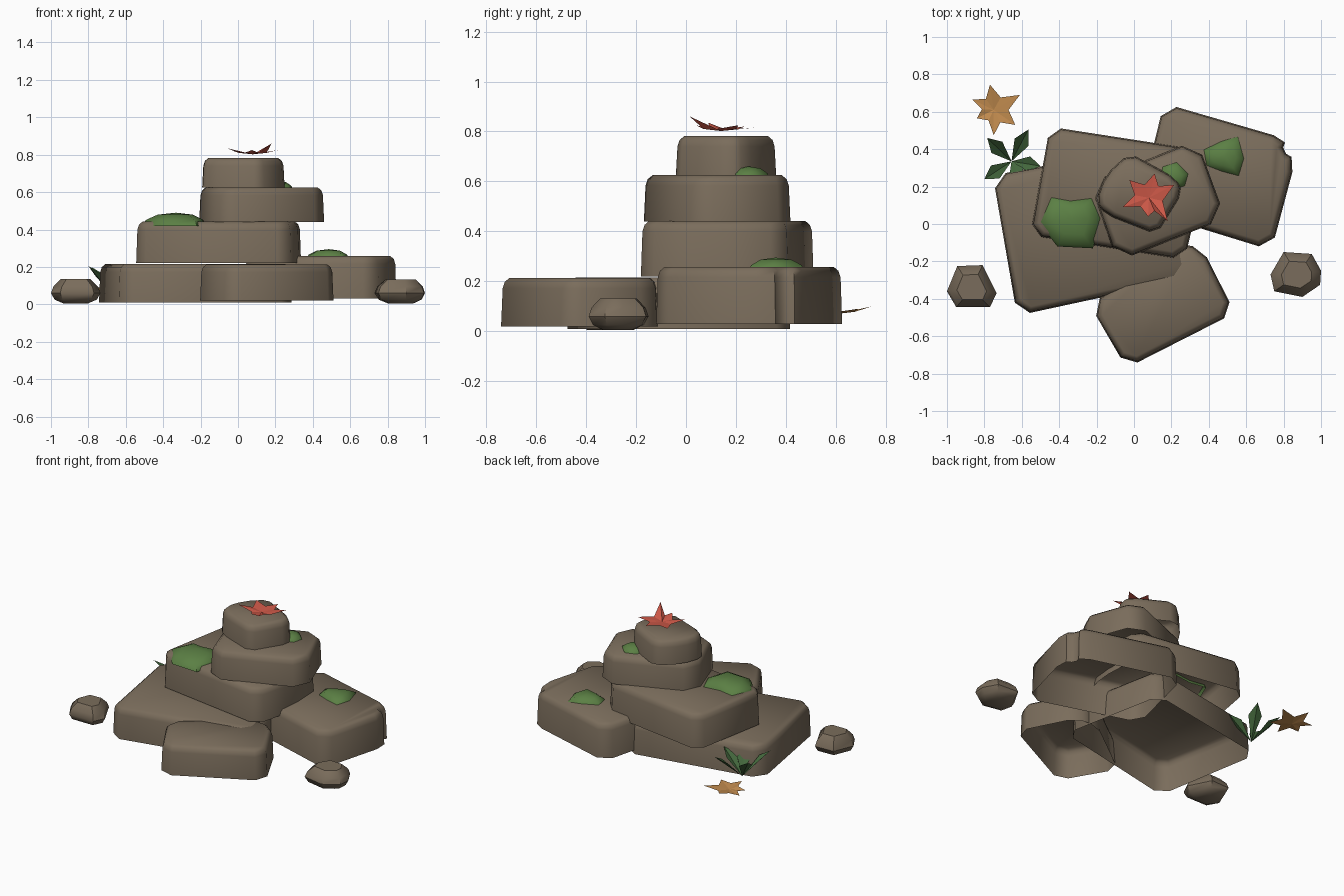
import bpy, bmesh, math
from mathutils import Vector

if "Cube" in bpy.data.objects:
    bpy.data.objects.remove(bpy.data.objects["Cube"])


def material(name, rgb):
    m = bpy.data.materials.new(name)
    m.diffuse_color = (*rgb, 1)
    m.use_nodes = True
    m.node_tree.nodes["Principled BSDF"].inputs["Base Color"].default_value = m.diffuse_color
    return m


STONE = material("stone brown", (0.195, 0.152, 0.106))
MOSS = material("moss green", (0.105, 0.215, 0.058))
FERN = material("dark leaf green", (0.062, 0.15, 0.05))
RED = material("red leaf", (0.62, 0.10, 0.065))
ORANGE = material("orange leaf", (0.56, 0.27, 0.08))


def make(name, verts, faces, mat, smooth=None):
    me = bpy.data.meshes.new(name)
    me.from_pydata([tuple(v) for v in verts], [], faces)
    me.materials.append(mat)
    ob = bpy.data.objects.new(name, me)
    bpy.context.collection.objects.link(ob)
    if smooth:
        bpy.ops.object.select_all(action='DESELECT')
        ob.select_set(True)
        bpy.context.view_layer.objects.active = ob
        bpy.ops.object.shade_smooth_by_angle(angle=math.radians(smooth))
    return ob


def loft(name, rings, mat, smooth, cap_bottom=False, apex=None):
    """Skin equal-length counter-clockwise rings; close the top flat or with an apex."""
    n = len(rings[0])
    verts = [v for r in rings for v in r]
    faces = [(k * n + i, k * n + (i + 1) % n, (k + 1) * n + (i + 1) % n, (k + 1) * n + i)
             for k in range(len(rings) - 1) for i in range(n)]
    top = (len(rings) - 1) * n
    if apex:
        verts.append(apex)
        faces += [(top + i, top + (i + 1) % n, len(verts) - 1) for i in range(n)]
    else:
        faces.append(tuple(range(top, top + n)))
    if cap_bottom:
        faces.append(tuple(range(n - 1, -1, -1)))
    return make(name, verts, faces, mat, smooth)


def chamfer(pts, c):
    out = []
    for i, p in enumerate(pts):
        p = Vector(p)
        for q in (Vector(pts[i - 1]), Vector(pts[(i + 1) % len(pts)])):
            d = q - p
            out.append(p + d.normalized() * min(c, d.length * 0.3))
    return out


def inset(pts, d):
    out = []
    for i, p in enumerate(pts):
        a = (p - pts[i - 1]).normalized()
        b = (pts[(i + 1) % len(pts)] - p).normalized()
        na, nb = Vector((-a.y, a.x)), Vector((-b.y, b.x))
        out.append(p + (na + nb) * d / (1 + na.dot(nb)))
    return out


# Stone slabs: hollow underneath, with softly rounded top edges
def slab(name, corners, z0, z1, c):
    base = chamfer(corners, c)
    steps = [(0, z0), (0.006, z1 - 0.042), (0.014, z1 - 0.016), (0.032, z1)]
    loft(name, [[(p.x, p.y, z) for p in inset(base, d)] for d, z in steps], STONE, 50)


slab("base_slab_left", [(-0.755, 0.26), (-0.625, -0.49), (0.30, -0.29), (0.16, 0.43)],
     0.01, 0.215, 0.07)
slab("base_slab_front", [(-0.235, -0.435), (-0.04, -0.77), (0.54, -0.475), (0.36, -0.12), (0.20, -0.11)],
     0.02, 0.214, 0.065)
slab("base_slab_right", [(0.02, 0.08), (0.735, -0.14), (0.865, 0.345), (0.79, 0.39), (0.815, 0.455),
                         (0.16, 0.645)], 0.03, 0.258, 0.07)
slab("second_slab", [(-0.555, -0.06), (0.27, -0.19), (0.34, 0.10), (0.325, 0.40), (-0.45, 0.52)],
     0.22, 0.442, 0.06)
slab("third_slab", [(-0.235, 0.22), (-0.09, -0.20), (0.49, 0.03), (0.335, 0.45)],
     0.44, 0.625, 0.085)
slab("top_slab", [(-0.205, 0.12), (-0.15, 0.05), (0.12, -0.055), (0.26, 0.17), (0.225, 0.245),
                  (-0.025, 0.38), (-0.155, 0.26)], 0.625, 0.782, 0.04)


# Moss cushions: low ragged domes
def moss(name, pts, z0, z1):
    c = sum((Vector(p) for p in pts), Vector((0, 0))) / len(pts)
    rings = []
    for s, t in ((1, 0), (0.9, 0.45), (0.55, 0.85)):
        rings.append([(*(c + (Vector(p) - c) * s), z0 + (z1 - z0) * t) for p in pts])
    loft(name, rings, MOSS, 60, apex=(c.x, c.y, z1))


moss("moss_left", [(-0.51, 0.01), (-0.41, -0.12), (-0.22, -0.13), (-0.17, 0.03), (-0.22, 0.145),
                   (-0.34, 0.13), (-0.45, 0.15)], 0.42, 0.49)
moss("moss_right", [(0.38, 0.31), (0.47, 0.275), (0.565, 0.25), (0.595, 0.35), (0.56, 0.475),
                    (0.47, 0.45), (0.365, 0.40)], 0.24, 0.295)
moss("moss_upper", [(0.13, 0.21), (0.20, 0.18), (0.275, 0.20), (0.295, 0.27), (0.23, 0.335),
                    (0.15, 0.31)], 0.61, 0.66)


# Loose pebbles
def pebble(name, pts, z1):
    c = sum((Vector(p) for p in pts), Vector((0, 0))) / len(pts)
    prof = ((0.5, 0.005), (0.85, 0.025), (1, 0.06), (0.9, 0.095), (0.6, z1))
    rings = [[(*(c + (Vector(p) - c) * s), z) for p in pts] for s, z in prof]
    loft(name, rings, STONE, 40, cap_bottom=True)


pebble("pebble_left", [(-1.0, -0.36), (-0.95, -0.445), (-0.77, -0.445), (-0.735, -0.37),
                       (-0.81, -0.22), (-0.945, -0.225)], 0.135)
pebble("pebble_right", [(0.73, -0.27), (0.75, -0.36), (0.90, -0.39), (0.995, -0.325), (1.0, -0.25),
                        (0.95, -0.16), (0.80, -0.15)], 0.132)


# Fallen star-shaped leaves: upturned tips around a low centre
def star_leaf(name, centre, tips, mat):
    c = Vector(centre)
    verts = [c]
    for i, t in enumerate(tips):
        t, u = Vector(t), Vector(tips[(i + 1) % len(tips)])
        mid = c + ((t + u) / 2 - c) * 0.62
        mid.z = c.z + 0.008
        verts += [t, mid]
    n = len(verts) - 1
    make(name, verts, [(0, 1 + i, 1 + (i + 1) % n) for i in range(n)], mat)


star_leaf("red_leaf", (0.08, 0.14, 0.802),
          [(0.11, 0.27, 0.815), (-0.025, 0.235, 0.82), (-0.06, 0.09, 0.835), (0.075, 0.04, 0.825),
           (0.18, 0.015, 0.86), (0.215, 0.21, 0.825)], RED)
star_leaf("orange_leaf", (-0.75, 0.61, 0.07),
          [(-0.77, 0.745, 0.10), (-0.865, 0.665, 0.08), (-0.84, 0.565, 0.07), (-0.75, 0.475, 0.075),
           (-0.635, 0.53, 0.075), (-0.61, 0.69, 0.09)], ORANGE)

# Small plant: folded diamond blades rising from one root
root = Vector((-0.655, 0.335, 0.03))
verts, faces = [], []
for tip in [(-0.565, 0.505, 0.20), (-0.785, 0.46, 0.20), (-0.80, 0.24, 0.205),
            (-0.61, 0.245, 0.17), (-0.50, 0.31, 0.18)]:
    d = Vector(tip) - root
    side = Vector((-d.y, d.x, 0)).normalized() * 0.042
    mid = root + d * 0.6
    k = len(verts)
    verts += [root, mid + side + Vector((0, 0, 0.02)), Vector(tip),
              mid - side + Vector((0, 0, 0.02)), mid]
    faces += [(k, k + 4, k + 1), (k + 4, k + 2, k + 1), (k, k + 3, k + 4), (k + 4, k + 3, k + 2)]
make("leafy_plant", verts, faces, FERN)
